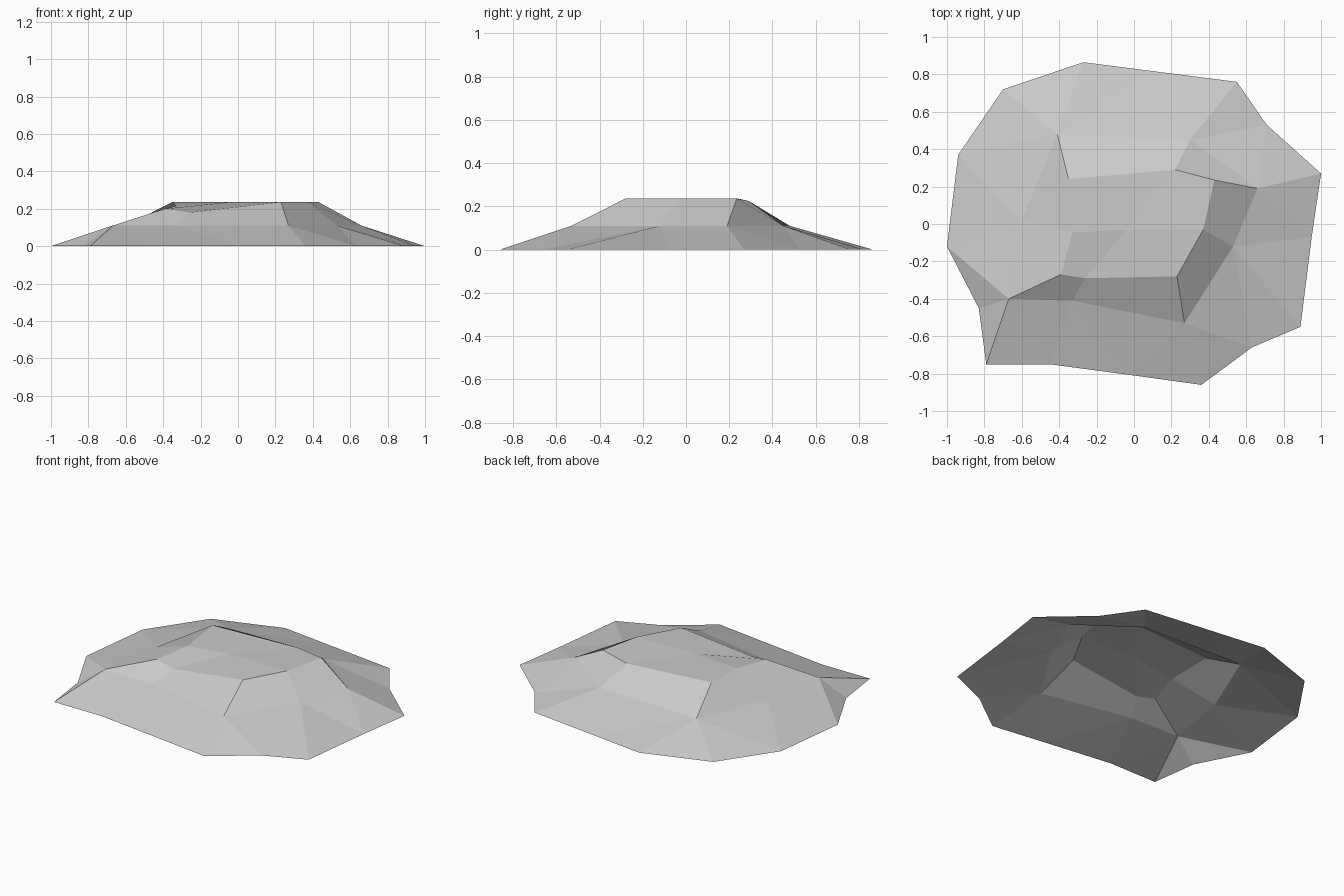
import bpy
import bmesh
from mathutils import Vector

start_cube = bpy.data.objects.get("Cube")
if start_cube:
    bpy.data.objects.remove(start_cube, do_unlink=True)


def make_material(name, colour):
    material = bpy.data.materials.new(name)
    material.use_nodes = True
    material.diffuse_color = colour
    material.node_tree.nodes["Principled BSDF"].inputs["Base Color"].default_value = colour
    return material


def make_ring(bm, outline, height):
    """Add one closed contour; a point may carry its own height."""
    return [bm.verts.new((p[0], p[1], p[2] if len(p) > 2 else height)) for p in outline]


def flat_distance(a, b):
    return (Vector(a.co.xy) - Vector(b.co.xy)).length


def stitch_rings(bm, outer, inner):
    """Fill between two clockwise contours, always taking the shorter diagonal."""
    i = j = 0
    while i < len(outer) or j < len(inner):
        a, b = outer[i % len(outer)], inner[j % len(inner)]
        next_a, next_b = outer[(i + 1) % len(outer)], inner[(j + 1) % len(inner)]
        step_outer = j >= len(inner) or (
            i < len(outer) and flat_distance(next_a, b) <= flat_distance(a, next_b))
        if step_outer:
            bm.faces.new((a, b, next_a))
            i += 1
        else:
            bm.faces.new((a, b, next_b))
            j += 1


# Contours run clockwise from the back right corner
foot_outline = [(-.7, .72), (-.27, .865), (.08, .82), (.55, .76), (.71, .53), (1, .27),
                (.95, -.07), (.89, -.55), (.63, -.66), (.36, -.86), (0, -.81),
                (-.45, -.75), (-.79, -.75), (-.83, -.45), (-1, -.12), (-.94, .37)]
ledge_outline = [(-.41, .48), (.3, .45), (.66, .19), (.53, -.12),
                 (.27, -.53), (-.33, -.41), (-.67, -.4), (-.6, .02)]
summit_outline = [(-.35, .24), (.22, .29, .225), (.43, .235), (.37, -.03),
                  (.23, -.28), (-.26, -.29, .18), (-.39, -.27, .2), (-.33, -.045, .215)]
LEDGE_HEIGHT = .11
SUMMIT_HEIGHT = .236

bm = bmesh.new()
foot = make_ring(bm, foot_outline, 0)
ledge = make_ring(bm, ledge_outline, LEDGE_HEIGHT)
summit = make_ring(bm, summit_outline, SUMMIT_HEIGHT)

# Gentle lower slope and steeper upper slope
stitch_rings(bm, foot, ledge)
for k in range(len(ledge)):
    n = (k + 1) % len(ledge)
    bm.faces.new((ledge[k], summit[k], summit[n], ledge[n]))

# Summit: four patches meeting at a middle point, notched at the front
middle = bm.verts.new((-.04, -.03, SUMMIT_HEIGHT))
for k in range(1, len(summit), 2):
    bm.faces.new((middle, summit[k], summit[k - 1], summit[k - 2]))

bmesh.ops.recalc_face_normals(bm, faces=bm.faces)
if sum(face.normal.z for face in bm.faces) < 0:
    bmesh.ops.reverse_faces(bm, faces=bm.faces)

mesh = bpy.data.meshes.new("rock_mound")
bm.to_mesh(mesh)
bm.free()
mesh.materials.append(make_material("stone grey", (.6, .6, .6, 1)))
rock_mound = bpy.data.objects.new("rock_mound", mesh)
bpy.context.collection.objects.link(rock_mound)
